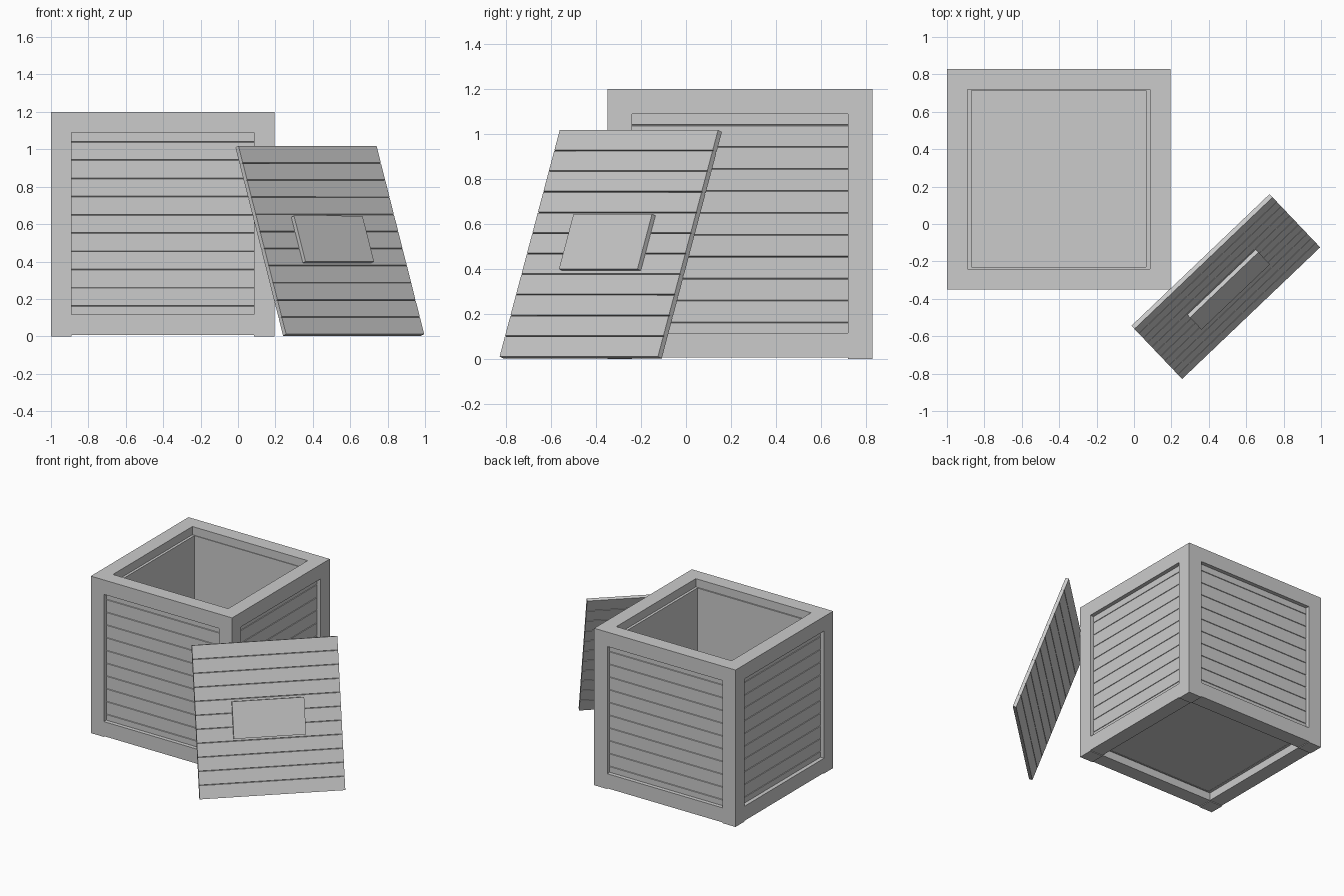
import bpy, bmesh
from mathutils import Matrix, Vector

if "Cube" in bpy.data.objects:
    bpy.data.objects.remove(bpy.data.objects["Cube"])

X0, X1, Y0, Y1, H, W = -1.0, 0.195, -0.35, 0.83, 1.2, 0.11
CX, CY = (X0 + X1) / 2, (Y0 + Y1) / 2
PLANKS, PITCH = 11, 0.0975


def add_mesh(name, bm):
    bmesh.ops.recalc_face_normals(bm, faces=bm.faces[:])
    me = bpy.data.meshes.new(name)
    bm.to_mesh(me)
    bm.free()
    ob = bpy.data.objects.new(name, me)
    bpy.context.collection.objects.link(ob)
    return ob


def box(name, lo, hi):
    lo, hi = Vector(lo), Vector(hi)
    bm = bmesh.new()
    bmesh.ops.create_cube(bm, size=1)
    for v in bm.verts:
        v.co = (lo + hi) / 2 + v.co * (hi - lo)
    return add_mesh(name, bm)


def frame_at(centre, u, v):
    """Matrix with local x = u, local y = v, local z = u x v."""
    u, v = Vector(u).normalized(), Vector(v).normalized()
    m = Matrix((u, v, u.cross(v))).transposed().to_4x4()
    m.translation = Vector(centre)
    return m


def planked_slab(name, length, thick, mat, both=False, g=0.0025, d=0.006):
    """Board of planks: outer face at local z = 0, narrow grooves between planks."""
    half = PLANKS * PITCH / 2
    joints = [-half + PITCH * i for i in range(1, PLANKS)]

    def side(z, depth):
        pts = [(-half, z)]
        for j in joints:
            pts += [(j - g, z), (j, depth), (j + g, z)]
        return pts + [(half, z)]

    back = side(-thick, -thick + d) if both else [(-half, -thick), (half, -thick)]
    prof = side(0, -d) + back[::-1]
    bm = bmesh.new()
    f = bm.faces.new([bm.verts.new((-length / 2, y, z)) for y, z in prof])
    ext = bmesh.ops.extrude_face_region(bm, geom=[f], use_keep_orig=True)
    moved = [e for e in ext["geom"] if isinstance(e, bmesh.types.BMVert)]
    bmesh.ops.translate(bm, verts=moved, vec=(length, 0, 0))
    ob = add_mesh(name, bm)
    ob.matrix_world = mat
    return ob


# crate frame: one block with openings cut through on all three axes
frame = box("crate_frame", (X0, Y0, 0), (X1, Y1, H))
a, b, c, e = X0 + W, X1 - W, Y0 + W, Y1 - W
cuts = [((a, Y0 - 1, 0.117), (b, Y1 + 1, 1.09)),
        ((X0 - 1, c, 0.117), (X1 + 1, e, 1.09)),
        ((a, c, -1), (b, e, H + 1)),
        # slight lift under the bottom rails so the posts act as feet
        ((a, Y0 - 1, -1), (b, Y1 + 1, 0.006)),
        ((X0 - 1, c, -1), (X1 + 1, e, 0.006))]
bpy.context.view_layer.objects.active = frame
for lo, hi in cuts:
    cutter = box("cutter", lo, hi)
    cutter.hide_render = True
    mod = frame.modifiers.new("cut", "BOOLEAN")
    mod.operation, mod.solver, mod.object = "DIFFERENCE", "EXACT", cutter
    bpy.ops.object.modifier_apply(modifier=mod.name)
    bpy.data.objects.remove(cutter)

# four recessed plank walls
R, ZC, UP = 0.03, 0.601, (0, 0, 1)
LX, LY = X1 - X0 - 0.12, Y1 - Y0 - 0.12
planked_slab("front_planks", LX, 0.09, frame_at((CX, Y0 + R, ZC), (1, 0, 0), UP))
planked_slab("back_planks", LX, 0.085, frame_at((CX, Y1 - R, ZC), (-1, 0, 0), UP))
planked_slab("right_planks", LY, 0.10, frame_at((X1 - R, CY, ZC), (0, 1, 0), UP))
planked_slab("left_planks", LY, 0.10, frame_at((X0 + R, CY, ZC), (0, -1, 0), UP))

# crate floor
box("crate_floor", (a - 0.03, c - 0.03, 0.067), (b + 0.03, e + 0.03, 0.1))

# lid leaning against the front right corner, with a small cleat board
lid_mat = frame_at((0.499, -0.343, 0.515), (0.737, 0.703, 0), (-0.254, 0.267, 1.005))
planked_slab("lid", 1.02, 0.025, lid_mat, both=True)
cleat = box("lid_cleat", (-0.253, -0.13, -0.005), (0.253, 0.13, 0.022))
cleat.matrix_world = lid_mat
